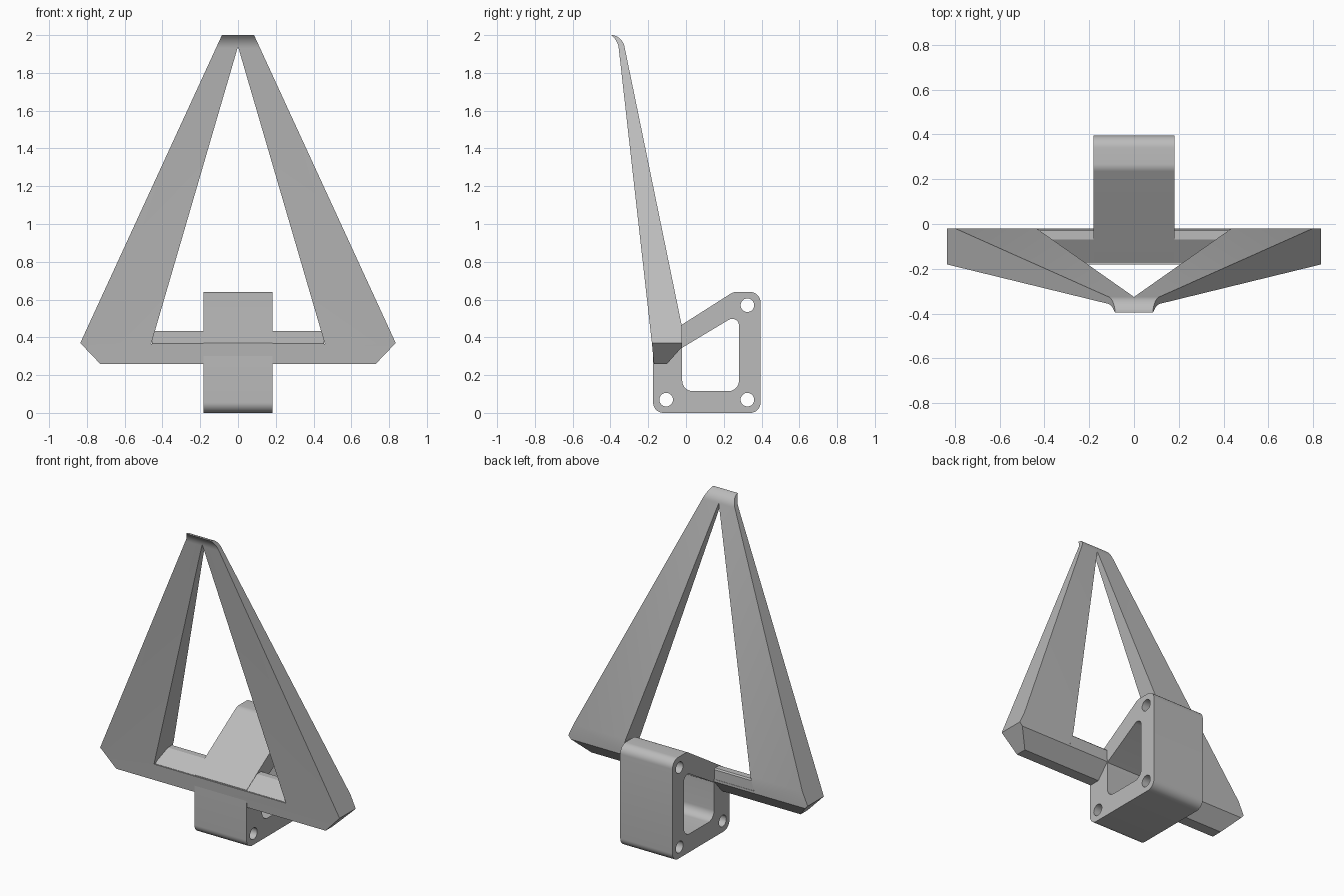
import bpy, bmesh, math
from mathutils import Vector

cube = bpy.data.objects.get("Cube")
if cube:
    bpy.data.objects.remove(cube, do_unlink=True)

grey = bpy.data.materials.new("plain grey")
grey.use_nodes = True
GREY = (0.5, 0.5, 0.5, 1)
grey.diffuse_color = GREY
grey.node_tree.nodes["Principled BSDF"].inputs["Base Color"].default_value = GREY


def rounded(points, steps=10):
    """Points are (u, v) or (u, v, radius); corners with a radius become arcs."""
    out = []
    for i, p in enumerate(points):
        c = Vector(p[:2])
        if len(p) == 2:
            out.append(c)
            continue
        a = (Vector(points[i - 1][:2]) - c).normalized()
        b = (Vector(points[(i + 1) % len(points)][:2]) - c).normalized()
        half = a.angle(b) / 2
        centre = c + (a + b).normalized() * (p[2] / math.sin(half))
        start = c + a * (p[2] / math.tan(half)) - centre
        end = c + b * (p[2] / math.tan(half)) - centre
        sweep = math.pi - 2 * half
        for k in range(steps + 1):
            t = k / steps
            out.append(centre + (start * math.sin((1 - t) * sweep)
                                 + end * math.sin(t * sweep)) / math.sin(sweep))
    return out


def prism(name, points, axis, half):
    """Extrude a (y, z) profile along x, or an (x, z) outline along y."""
    def place(p, d):
        return (d, p.x, p.y) if axis == "x" else (p.x, d, p.y)
    bm = bmesh.new()
    face = bm.faces.new([bm.verts.new(place(p, -half)) for p in rounded(points)])
    ext = bmesh.ops.extrude_face_region(bm, geom=[face])
    shift = (2 * half, 0, 0) if axis == "x" else (0, 2 * half, 0)
    bmesh.ops.translate(bm, vec=shift,
                        verts=[v for v in ext["geom"] if isinstance(v, bmesh.types.BMVert)])
    bmesh.ops.recalc_face_normals(bm, faces=bm.faces)
    mesh = bpy.data.meshes.new(name)
    bm.to_mesh(mesh)
    bm.free()
    mesh.materials.append(grey)
    obj = bpy.data.objects.new(name, mesh)
    bpy.context.collection.objects.link(obj)
    return obj


def combine(obj, other, operation):
    mod = obj.modifiers.new("shape", "BOOLEAN")
    mod.operation, mod.solver, mod.object = operation, "EXACT", other
    bpy.context.view_layer.objects.active = obj
    bpy.ops.object.modifier_apply(modifier=mod.name)
    bpy.data.objects.remove(other, do_unlink=True)


# Leaning A-shaped frame: side profile trimmed by the front outline
frame = prism("leaning_frame", [
    (-0.17, 0.26), (-0.1, 0.26), (-0.02, 0.35), (-0.02, 0.45),
    (-0.335, 1.985, 0.08), (-0.385, 2.0), (-0.395, 2.0),
    (-0.36, 1.965, 0.1), (-0.18, 0.365)], "x", 1)
right_side = [(-0.085, 2.01), (-0.085, 2.0), (-0.835, 0.37), (-0.73, 0.26), (-0.73, 0.25)]
outline = prism("outline", right_side + [(-x, z) for x, z in reversed(right_side)], "y", 1)
combine(frame, outline, "INTERSECT")

# Triangular opening between the legs
opening = prism("opening", [(-0.46, 0.365), (0.46, 0.365), (0, 1.94)], "y", 1)
combine(frame, opening, "DIFFERENCE")

# Sloped ridge on the crossbar
ridge = prism("crossbar_ridge", [
    (-0.175, 0.36), (-0.175, 0.367), (-0.07, 0.433), (-0.03, 0.433),
    (-0.022, 0.425), (-0.022, 0.36)], "x", 0.455)

# Mounting block with its window and bolt holes
block = prism("mounting_block", [
    (-0.174, 0, 0.055), (0.395, 0, 0.055), (0.395, 0.64, 0.055),
    (0.25, 0.64, 0.06), (-0.174, 0.37)], "x", 0.182)
window = prism("window", [
    (-0.02, 0.115, 0.055), (0.28, 0.115, 0.055), (0.28, 0.525, 0.035),
    (-0.02, 0.345)], "x", 1)
combine(block, window, "DIFFERENCE")
for y, z in ((-0.105, 0.07), (0.325, 0.07), (0.325, 0.57)):
    r = 0.036
    bolt = prism("bolt_hole", [(y + r * math.cos(k * math.pi / 16), z + r * math.sin(k * math.pi / 16))
                               for k in range(32)], "x", 1)
    combine(block, bolt, "DIFFERENCE")

# Smooth the rounded corners, keep the edges sharp
bpy.ops.object.select_all(action="DESELECT")
for obj in (frame, ridge, block):
    obj.select_set(True)
bpy.context.view_layer.objects.active = frame
bpy.ops.object.shade_smooth_by_angle(angle=math.radians(25))
